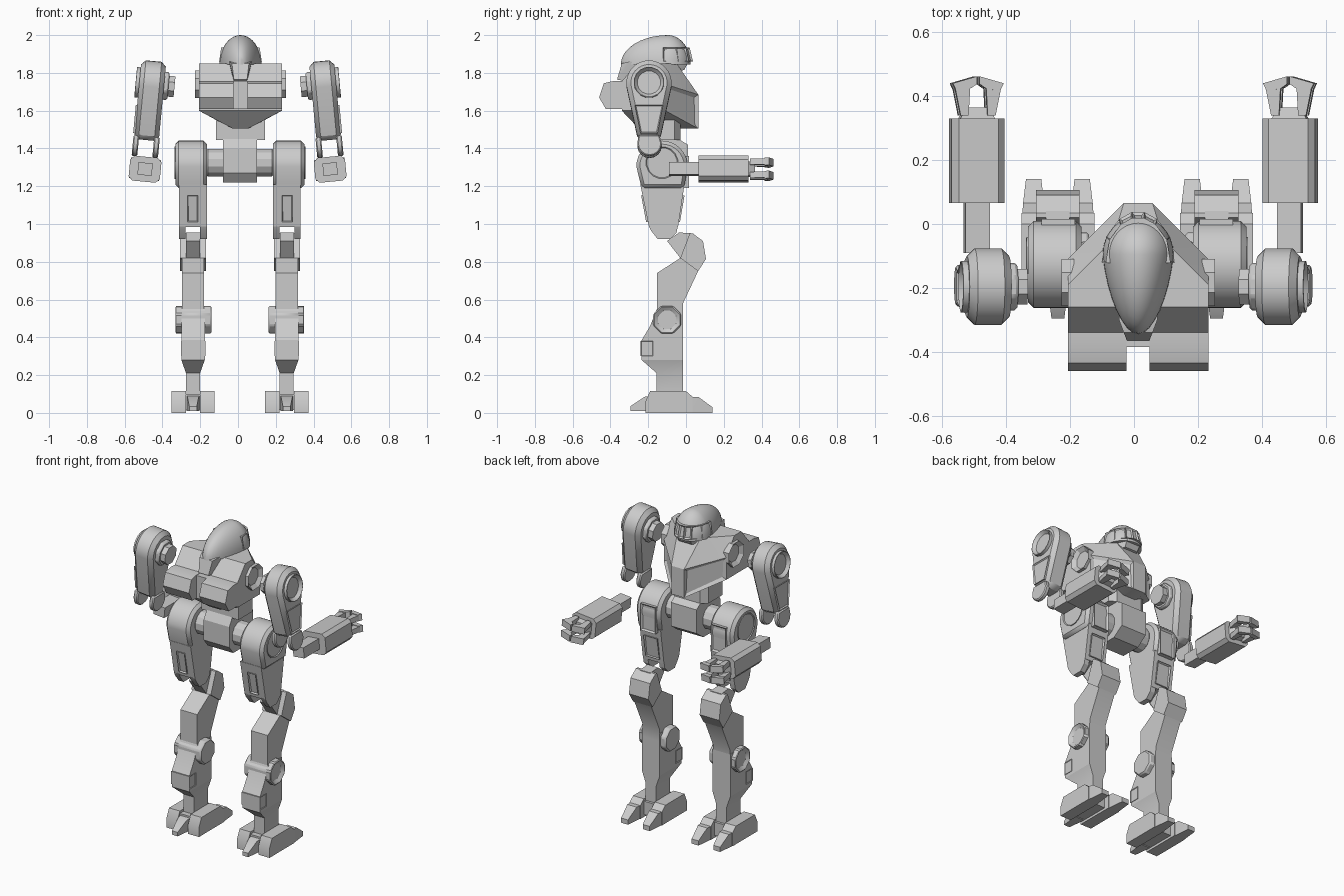
import bpy, bmesh
from math import radians, sin, cos, pi
from mathutils import Matrix, Vector

if "Cube" in bpy.data.objects:
    bpy.data.objects.remove(bpy.data.objects["Cube"])

GREY = (0.6, 0.6, 0.6, 1)
metal = bpy.data.materials.new("grey_metal")
metal.use_nodes = True
metal.diffuse_color = GREY
metal.node_tree.nodes["Principled BSDF"].inputs["Base Color"].default_value = GREY

TORSO, LEGS, ARMS = 0.013, 0.01, -0.002   # centre lines


def finish(name, bm, centre=0, mirror=False, bevel=0, matrix=None):
    if matrix:
        bm.transform(matrix)
    bmesh.ops.recalc_face_normals(bm, faces=bm.faces)
    mesh = bpy.data.meshes.new(name)
    bm.to_mesh(mesh)
    bm.free()
    mesh.materials.append(metal)
    mesh.shade_smooth()
    mesh.set_sharp_from_angle(angle=radians(28))
    ob = bpy.data.objects.new(name, mesh)
    bpy.context.collection.objects.link(ob)
    ob.location.x = centre
    if bevel:
        mod = ob.modifiers.new("Bevel", 'BEVEL')
        mod.width, mod.segments = bevel, 1
        mod.limit_method, mod.angle_limit = 'ANGLE', radians(40)
    if mirror:
        ob.modifiers.new("Mirror", 'MIRROR').use_mirror_merge = False
    return ob


def prism(profile, lo, hi, axis=0):
    """Extrude a 2D profile along an axis."""
    bm = bmesh.new()
    rows = []
    for level in (lo, hi):
        row = []
        for p in profile:
            co = list(p)
            co.insert(axis, level)
            row.append(bm.verts.new(co))
        bm.faces.new(row)
        rows.append(row)
    n = len(profile)
    for i in range(n):
        j = (i + 1) % n
        bm.faces.new((rows[0][i], rows[0][j], rows[1][j], rows[1][i]))
    bmesh.ops.recalc_face_normals(bm, faces=bm.faces)
    return bm


def hull(points, symmetric=True):
    bm = bmesh.new()
    for x, y, z in points:
        bm.verts.new((x, y, z))
        if symmetric and x:
            bm.verts.new((-x, y, z))
    res = bmesh.ops.convex_hull(bm, input=bm.verts)
    bmesh.ops.delete(bm, geom=list({v for v in res["geom_interior"] if isinstance(v, bmesh.types.BMVert)}), context='VERTS')
    bmesh.ops.dissolve_limit(bm, angle_limit=radians(2), verts=bm.verts, edges=bm.edges)
    bmesh.ops.recalc_face_normals(bm, faces=bm.faces)
    return bm


def inset(bm, rule, thickness, depth):
    """Sink a panel into every face the rule accepts."""
    bm.normal_update()
    faces = [f for f in bm.faces if rule(f.normal)]
    bmesh.ops.inset_individual(bm, faces=faces, thickness=thickness, depth=depth)
    return bm


def arc(y, z, r, start, end, n):
    angles = [radians(start + (end - start) * i / n) for i in range(n + 1)]
    return [(y + r * cos(a), z + r * sin(a)) for a in angles]


def disc(y, z, r, lo, hi, n=8, rim=0, depth=0.02):
    """Drum along x, with an optional recess in its outer end."""
    bm = prism(arc(y, z, r, 180 / n, 540 / n * n / 3 * 2 + 180 / n, n)[:-1], lo, hi)
    return inset(bm, lambda q: q.x > 0.9, rim, -depth) if rim else bm


def box(x0, x1, y0, y1, z0, z1):
    return prism([(y0, z0), (y1, z0), (y1, z1), (y0, z1)], x0, x1)


# Torso with sunken chest panels
chest = hull([(.22, -.26, 1.85), (.22, -.19, 1.85), (.08, -.05, 1.85),
              (.22, -.34, 1.755), (.22, -.34, 1.6), (.22, -.11, 1.74), (.22, -.11, 1.6),
              (.045, .065, 1.685), (.045, .065, 1.505), (.04, -.25, 1.505)])
inset(chest, lambda n: abs(n.x) > .4 and n.y > .3 and abs(n.z) < .1, .025, -.012)
finish("chest", chest, TORSO)
finish("shoulder_socket", disc(-.183, 1.74, .08, .2, .24, 8, .025), TORSO, True)
finish("back_pod", prism([(-.46, 1.67), (-.435, 1.745), (-.385, 1.757), (-.3, 1.755),
                          (-.3, 1.61), (-.425, 1.61)], .036, .22), TORSO, True)
finish("spine", box(-.036, .036, -.385, -.3, 1.61, 1.755), TORSO)
finish("waist", hull([(.13, y, z) for y in (-.2, -.06) for z in (1.445, 1.58)] +
                     [(.09, -.03, z) for z in (1.445, 1.58)]), TORSO)

# Pelvis
finish("pelvis", hull([(.09, y, z) for y, z in ((-.2, 1.45), (-.04, 1.45), (-.23, 1.4),
       (.01, 1.42), (-.23, 1.27), (.01, 1.27), (-.19, 1.22), (-.06, 1.22))]), LEGS)
finish("hip_joint", disc(-.127, 1.325, .075, .08, .18, 12), LEGS, True, .01)

# Egg-shaped head
dome = bmesh.new()
bmesh.ops.create_uvsphere(dome, u_segments=32, v_segments=20, radius=1)
bmesh.ops.bisect_plane(dome, geom=dome.verts[:] + dome.edges[:] + dome.faces[:],
                       plane_co=(0, 0, 0), plane_no=(0, 0, -1), clear_outer=True)
bmesh.ops.holes_fill(dome, edges=[e for e in dome.edges if e.is_boundary])
for v in dome.verts:
    x, y, z = v.co
    v.co = (x * .111 * (1 + .2 * min(y, 0)), -.095 + y * (.12 if y > 0 else .25), 1.845 + z * .155)
finish("head_dome", dome, TORSO)
finish("head_tail", hull([(.06, -.3, 1.86), (.045, -.34, 1.85), (.035, -.365, 1.765),
                          (.035, -.3, 1.75), (.06, -.2, 1.85)]), TORSO)
rim = [(.113, -.12), (.1, -.04), (.06, .015), (.02, .037)]
visor = hull([(x, y, 1.86) for x, y in rim] +
             [(x * .9, y * .9 - .014, 1.935) for x, y in rim])
inset(visor, lambda n: n.y > .15 and abs(n.z) < .6, .012, -.008)
finish("visor", visor, TORSO)
finish("jaw", hull([(.09, -.08, 1.86), (.05, .015, 1.86), (.08, -.08, 1.8),
                    (.045, -.01, 1.815)]), TORSO)

# Upper arm, leaning outwards
lean = Matrix.Rotation(radians(-5.4), 4, 'Y')
shoulder = Matrix.Translation((.455, -.196, 1.743)) @ lean


def arm(name, bm, bevel=0, matrix=shoulder):
    finish(name, bm, ARMS, True, bevel, matrix)


arm("upper_arm", prism(arc(0, 0, .12, -8, 188, 16) + [(-.058, -.3), (.058, -.3)], -.066, .066), .024)
knob = arc(.003, -.325, .065, -180, 0, 8) + [(.055, -.28), (-.055, -.28)]
arm("elbow_fork_outer", prism(knob, .04, .07), .006)
arm("elbow_fork_inner", prism(knob, -.07, -.04), .006)
arm("shoulder_ring", disc(0, 0, .082, .05, .09, 16, .025, .03), .006)
arm("arm_panel", inset(prism([(-.075, -.12), (.075, -.12), (.045, -.27), (-.045, -.27)],
                             .05, .073), lambda n: n.x > .9, .012, -.01))
arm("shoulder_hub", disc(0, -.005, .08, -.09, -.05), .008)
arm("shoulder_pin", disc(0, -.005, .06, -.122, -.08))

# Forearm and gripping hand
wrist = Matrix.Translation((.49, 0, 1.29)) @ lean
section = [(.083, -.045), (.083, .045), (.062, .066), (-.062, .066),
           (-.083, .045), (-.083, -.045), (-.062, -.066), (.062, -.066)]
arm("forearm", prism(section, .065, .33, 1), matrix=wrist)
arm("forearm_rod", box(-.038, .038, -.09, .08, -.032, .034), matrix=wrist)
arm("palm", hull([(.06, .32, z) for z in (-.04, .04)] + [(.035, .365, z) for z in (-.03, .03)]),
    matrix=wrist)
for side, sx in (("outer", 1), ("inner", -1)):
    for level, z in (("upper", .035), ("lower", -.035)):
        base = [(.03 * sx, .34), (.055 * sx, .34), (.073 * sx, .43), (.025 * sx, .43)]
        tip = [(.022 * sx, .425), (.068 * sx, .415), (.08 * sx, .44), (.004 * sx, .462), (.004 * sx, .438)]
        arm(f"{side}_{level}_finger", prism(base, z - .016, z + .016, 2), matrix=wrist)
        arm(f"{side}_{level}_fingertip", prism(tip, z - .02, z + .02, 2), matrix=wrist)


def leg(name, bm, bevel=0):
    finish(name, bm, LEGS, True, bevel)


# Thigh
leg("hip_drum", prism(arc(-.127, 1.305, .136, 0, 180, 16) + [(-.235, 1.19), (-.01, 1.19)],
                      .174, .342), .018)
leg("hip_ring", disc(-.127, 1.325, .088, .32, .35, 16, .025, .025), .004)
leg("thigh", prism([(-.242, 1.21), (-.196, .985), (-.042, .985), (-.008, 1.21)], .174, .322))
for name, x0, x1 in (("inner", .174, .21), ("outer", .288, .322)):
    leg(name + "_knee_fork", prism([(-.198, .99), (-.185, .965), (-.15, .92), (-.085, .92),
                                    (-.05, .955), (-.043, .99)], x0, x1))
leg("thigh_back_panel", inset(prism([(-.237, 1.15), (-.211, 1.01), (-.19, 1.01), (-.21, 1.15)],
                                    .222, .278), lambda n: n.y < -.8, .008, -.01))
leg("thigh_front_panel", inset(prism([(-.008, 1.15), (-.032, 1.01), (-.06, 1.01), (-.04, 1.15)][::-1],
                                     .2, .296), lambda n: n.y > .8, .012, -.01))
leg("hip_front_panel", inset(box(.195, .3, -.05, .015, 1.19, 1.36), lambda n: n.y > .9, .014, -.01))

# Knee and calf
leg("knee_tongue", prism([(-.1, .91), (-.037, .955), (.04, .95), (.05, .82), (-.03, .82)], .212, .286))
leg("knee", prism([(.02, .95), (.035, .95), (.09, .91), (.106, .815), (.064, .75), (-.03, .82)],
                  .18, .317))
leg("calf", prism([(-.03, .82), (.064, .75), (-.016, .58), (-.016, .5), (-.154, .5), (-.154, .74)],
                  .189, .307))

# Shin with its joint
leg("shin_joint", disc(-.1, .493, .08, .151, .345, 8, .028), .008)
leg("shin", prism([(-.016, .55), (-.154, .55), (-.19, .46), (-.235, .385), (-.235, .28), (-.016, .28)],
                  .186, .31))
shin_end = hull([(.062, -.235, .28), (.062, -.016, .28), (.037, -.155, .21), (.037, -.016, .21),
                 (.037, -.155, .1), (.037, -.016, .1)])
taper = bmesh.new()
shin_end.free()
for x, y0, z in ((.062, -.235, .28), (.037, -.155, .21), (.037, -.155, .09)):
    row = [taper.verts.new((.248 + sx * x, y, z)) for sx, y in ((-1, y0), (1, y0), (1, -.016), (-1, -.016))]
    if z < .28:
        for i in range(4):
            taper.faces.new((last[i], last[i - 1], row[i - 1], row[i]))
    last = row
taper.faces.new(last)
leg("ankle", taper)
leg("shin_plate", inset(box(.183, .313, -.24, -.175, .3, .38), lambda n: abs(n.x) > .9, .012, -.008))

# Foot: two side blocks with toes, a bridge and a heel spur
for name, x0, x1 in (("inner", .134, .21), ("outer", .286, .362)):
    leg(name + "_foot_block", prism([(-.215, 0), (-.215, .06), (-.19, .115), (.0, .115),
                                     (.035, .085), (.035, 0)], x0, x1))
    mid = (x0 + x1) / 2
    toe = hull([(.035, .035, 0), (.035, .035, .085), (.033, .065, .085), (.024, .14, .03), (.024, .14, 0)])
    toe.transform(Matrix.Translation((mid, 0, 0)))
    leg(name + "_toe", toe)
leg("foot_bridge", box(.2, .296, -.19, .0, .015, .1))
heel = hull([(.034, -.18, .01), (.034, -.18, .09), (.03, -.22, .085), (.02, -.295, .035), (.02, -.295, .01)])
heel.transform(Matrix.Translation((.248, 0, 0)))
leg("heel_spur", heel)
